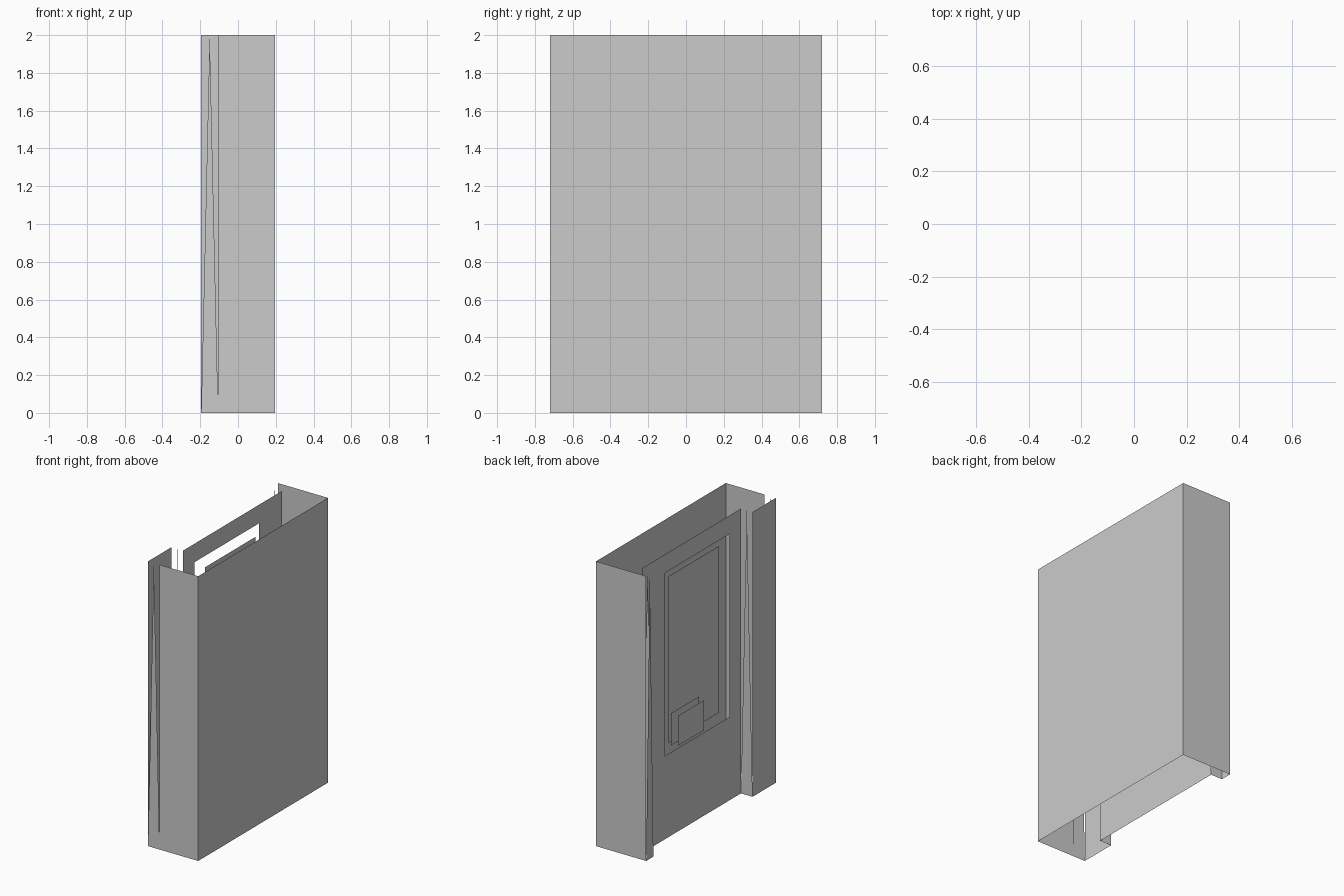
import bpy

if "Cube" in bpy.data.objects:
    bpy.data.objects.remove(bpy.data.objects["Cube"])

XF, XM, XB = -0.195, -0.105, 0.195   # front face, recessed wall, back wall
YE, YL, YR = 0.72, -0.46, 0.64       # outer edge, recess limits
H = 2.0


def mesh(name, verts, faces):
    me = bpy.data.meshes.new(name)
    me.from_pydata(verts, [], faces)
    ob = bpy.data.objects.new(name, me)
    bpy.context.collection.objects.link(ob)
    return ob


def corners_x(x, y0, y1, z0, z1):
    return [(x, y1, z0), (x, y0, z0), (x, y0, z1), (x, y1, z1)]


def panel_x(name, x, y0, y1, z0=0, z1=H):
    """Sheet facing along x."""
    return mesh(name, corners_x(x, y0, y1, z0, z1), [(0, 1, 2, 3)])


def panel_y(name, y, x0, x1):
    """Full-height sheet facing along y."""
    return mesh(name, [(x0, y, 0), (x1, y, 0), (x1, y, H), (x0, y, H)], [(0, 1, 2, 3)])


def taper(name, a, b):
    """Upright sheet from base points a and b, closing to a point at the top."""
    top = ((a[0] + b[0]) / 2, (a[1] + b[1]) / 2, H)
    return mesh(name, [(*a, 0), (*b, 0), top], [(0, 1, 2)])


# outer shell
panel_x("back_wall", XB, -YE, YE)
panel_y("side_wall_near", -YE, XM, XB)
panel_y("side_wall_far", YE, XF, XB)

# pilaster on the near side
panel_x("pilaster_face", XF, -YE, YL)
taper("pilaster_outer_return", (XF, -YE), (XM, -YE))
taper("pilaster_inner_return", (XF, YL), (XM, YL))

# narrow pilaster on the far side
taper("narrow_pilaster_face", (XF, YR), (XF, YE))
taper("narrow_pilaster_return", (XF, YR), (XM, YR))

# recessed wall with a rectangular opening
mesh("recessed_wall",
     corners_x(XM, YL, YR, 0, H) + corners_x(XM, -0.33, 0.383, 0.585, 1.87),
     [(i, (i + 1) % 4, (i + 1) % 4 + 4, i + 4) for i in range(4)])

# panel set back in the opening, and two small plates in front of it
panel_x("inset_panel", -0.08, -0.25, 0.308, 0.64, 1.81)
panel_x("small_plate_back", -0.107, 0.01, 0.32, 0.635, 0.86)
panel_x("small_plate_front", -0.153, 0.02, 0.31, 0.64, 0.85)
